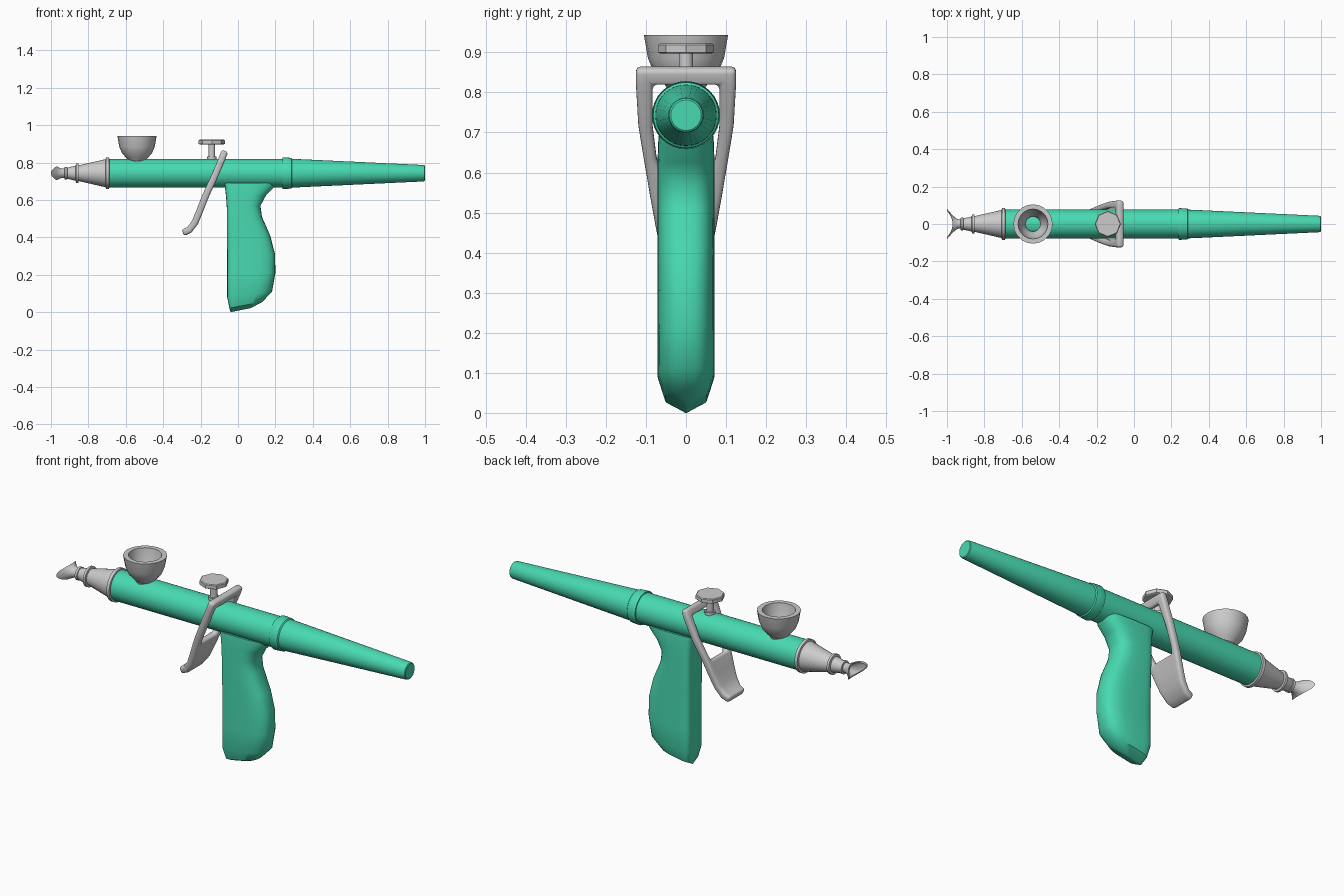
import bpy, math
from mathutils import Vector

if "Cube" in bpy.data.objects:
    bpy.data.objects.remove(bpy.data.objects["Cube"])

AXIS_Z = 0.743

green = bpy.data.materials.new("green")
green.diffuse_color = (0.065, 0.70, 0.44, 1)
green.use_nodes = True
green.node_tree.nodes["Principled BSDF"].inputs["Base Color"].default_value = green.diffuse_color


def make(name, verts, faces, mat=None, angle=35):
    me = bpy.data.meshes.new(name)
    me.from_pydata(verts, [], faces)
    ob = bpy.data.objects.new(name, me)
    bpy.context.collection.objects.link(ob)
    if mat:
        me.materials.append(mat)
    bpy.ops.object.select_all(action='DESELECT')
    bpy.context.view_layer.objects.active = ob
    ob.select_set(True)
    bpy.ops.object.mode_set(mode='EDIT')
    bpy.ops.mesh.select_all(action='SELECT')
    bpy.ops.mesh.normals_make_consistent(inside=False)
    bpy.ops.object.mode_set(mode='OBJECT')
    if angle:
        bpy.ops.object.shade_smooth_by_angle(angle=math.radians(angle))
    return ob


def loft(name, rings, mat=None, closed=False, angle=35):
    """Skin a list of equal-sized rings; cap the ends unless closed."""
    n, m = len(rings[0]), len(rings)
    verts = [p for r in rings for p in r]
    faces = [(i * n + j, i * n + (j + 1) % n,
              (i + 1) % m * n + (j + 1) % n, (i + 1) % m * n + j)
             for i in range(m if closed else m - 1) for j in range(n)]
    if not closed:
        faces += [tuple(range(n)), tuple(range((m - 1) * n, m * n))]
    return make(name, verts, faces, mat, angle)


def ring_x(x, r, n):
    return [(x, r * math.cos(2 * math.pi * k / n),
             AXIS_Z + r * math.sin(2 * math.pi * k / n)) for k in range(n)]


def ring_z(cx, z, r, n):
    return [(cx + r * math.cos(2 * math.pi * k / n),
             r * math.sin(2 * math.pi * k / n), z) for k in range(n)]


# barrel, collar and tapered tail
loft("barrel", [ring_x(x, 0.077, 32) for x in (-0.70, 0.25)], green)
loft("collar", [ring_x(x, r, 32) for x, r in
     [(0.238, 0.075), (0.238, 0.083), (0.243, 0.085), (0.285, 0.082), (0.29, 0.076)]], green)
loft("tail", [ring_x(x, r, 32) for x, r in
     [(0.27, 0.077), (0.31, 0.076), (0.99, 0.044), (0.997, 0.042), (1.0, 0.038)]], green)

# nozzle with its two rings
loft("nozzle", [ring_x(x, r, 32) for x, r in
     [(-0.688, 0.078), (-0.69, 0.085), (-0.706, 0.085), (-0.708, 0.075),
      (-0.852, 0.042), (-0.854, 0.052), (-0.866, 0.052), (-0.868, 0.040),
      (-0.912, 0.030), (-0.914, 0.034), (-0.926, 0.034), (-0.928, 0.022)]])

# flared spray crown: oval, with the rim cut back above and below
N = 32


def crown_ring(x, ry, rz, cut):
    return [(x + cut * math.sin(a) ** 2, ry * math.cos(a), AXIS_Z + rz * math.sin(a))
            for a in (2 * math.pi * k / N for k in range(N))]


loft("spray_crown", [crown_ring(*c) for c in
     [(-0.91, 0.022, 0.024, 0), (-0.945, 0.026, 0.026, 0), (-0.972, 0.048, 0.032, 0.012),
      (-1.0, 0.081, 0.037, 0.03), (-1.0, 0.070, 0.030, 0.03),
      (-0.970, 0.036, 0.024, 0.012), (-0.945, 0.012, 0.012, 0)]])

# paint cup, open down to the barrel
loft("paint_cup", [ring_z(-0.54, z, r, 20) for z, r in
     [(0.79, 0.050), (0.81, 0.045), (0.825, 0.058), (0.85, 0.080), (0.885, 0.095),
      (0.943, 0.105), (0.943, 0.080), (0.89, 0.072), (0.85, 0.056), (0.825, 0.040), (0.79, 0.040)]],
     closed=True)

# thumb button
loft("button_stem", [ring_z(-0.14, z, r, 12) for z, r in
     [(0.80, 0.026), (0.832, 0.026), (0.832, 0.018), (0.90, 0.018)]])
loft("button_cap", [ring_z(-0.14, z, r, 8) for z, r in
     [(0.897, 0.064), (0.900, 0.070), (0.918, 0.070), (0.922, 0.066)]], angle=0)

# pistol grip: front x,z / back x,z / half width
grip_rows = [(-0.075, 0.692, 0.205, 0.692, 0.068), (-0.070, 0.67, 0.195, 0.67, 0.07),
             (-0.064, 0.62, 0.150, 0.625, 0.071), (-0.060, 0.56, 0.120, 0.57, 0.071),
             (-0.060, 0.50, 0.128, 0.51, 0.071), (-0.059, 0.40, 0.172, 0.41, 0.071),
             (-0.058, 0.30, 0.198, 0.31, 0.071), (-0.058, 0.20, 0.200, 0.21, 0.071),
             (-0.058, 0.08, 0.182, 0.11, 0.071), (-0.046, 0.022, 0.130, 0.055, 0.052),
             (-0.040, 0.0, 0.070, 0.022, 0.004)]


def grip_ring(xf, zf, xb, zb, w, n=28):
    ring = []
    for k in range(n):
        a = 2 * math.pi * k / n
        c, s = math.cos(a), math.sin(a)
        e = 2 / (2.7 if c > 0 else 5.5)
        u = math.copysign(abs(c) ** e, c)
        v = math.copysign(abs(s) ** e, s)
        t = (u + 1) / 2
        ring.append((xf + (xb - xf) * t, w * v, zf + (zb - zf) * t))
    return ring


loft("grip", [grip_ring(*r) for r in grip_rows], green, angle=40)

# trigger: yoke over the barrel, two arms joining into a finger plate
# x, z, outer half width, inner half width
rows = [(-0.070, 0.862, 0.125, 0.083), (-0.085, 0.822, 0.125, 0.083),
        (-0.128, 0.72, 0.119, 0.084), (-0.165, 0.64, 0.106, 0.074),
        (-0.180, 0.605, 0.100, 0.064), (-0.205, 0.54, 0.089, 0.057),
        (-0.230, 0.48, 0.078, 0.050), (-0.260, 0.44, 0.070, 0.045),
        (-0.295, 0.424, 0.064, 0.042)]
verts, faces = [], []
for x, z, o, i in rows:
    verts += [(x, y, z) for y in (-o, -i, i, o)]
for r in range(len(rows) - 1):
    for c in range(3):
        if c == 1 and 1 <= r < 4:
            continue  # opening for the barrel
        b = r * 4 + c
        faces.append((b, b + 1, b + 5, b + 4))
trigger = make("trigger", verts, faces)
sol = trigger.modifiers.new("thickness", 'SOLIDIFY')
sol.thickness = 0.036
sol.offset = 0
bev = trigger.modifiers.new("round", 'BEVEL')
bev.width = 0.012
bev.segments = 3
bev.limit_method = 'ANGLE'
bev.angle_limit = math.radians(45)
